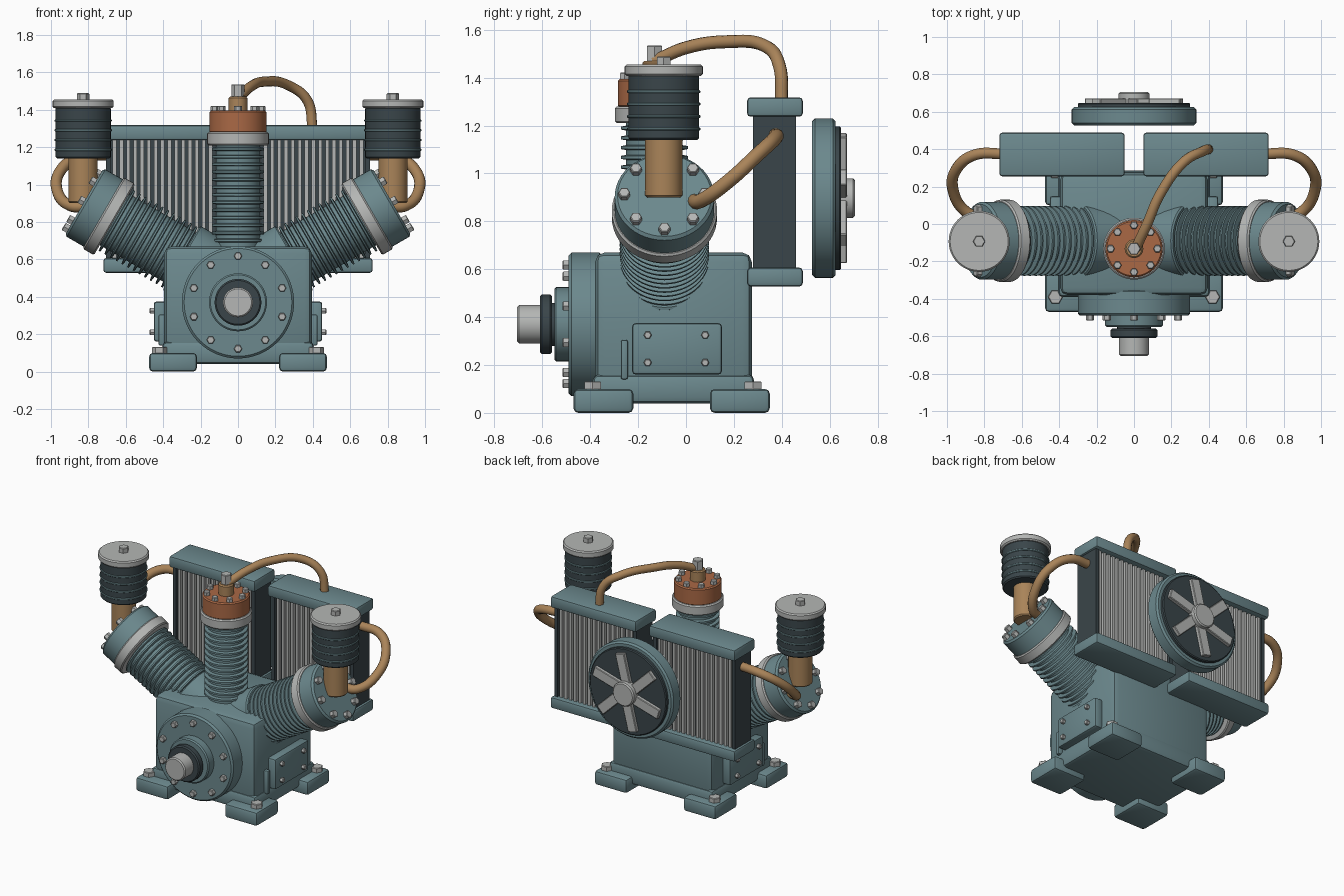
import bpy, bmesh, math
from mathutils import Vector, Matrix

cube = bpy.data.objects.get("Cube")
if cube:
    bpy.data.objects.remove(cube, do_unlink=True)


def material(name, rgb):
    m = bpy.data.materials.new(name)
    m.use_nodes = True
    m.diffuse_color = (*rgb, 1)
    m.node_tree.nodes["Principled BSDF"].inputs["Base Color"].default_value = (*rgb, 1)
    return m


TEAL = material("teal paint", (.15, .25, .27))
STEEL = material("bare steel", (.46, .47, .46))
COPPER = material("copper pipe", (.40, .23, .10))
ORANGE = material("orange head", (.40, .14, .06))
DARK = material("dark slate", (.042, .06, .068))


def finish(name, bm, mat, matrix):
    """Turn a bmesh into a linked object with smooth curves and crisp edges."""
    bmesh.ops.recalc_face_normals(bm, faces=bm.faces)
    me = bpy.data.meshes.new(name)
    bm.to_mesh(me)
    bm.free()
    me.materials.append(mat)
    me.shade_smooth()
    me.set_sharp_from_angle(angle=math.radians(35))
    ob = bpy.data.objects.new(name, me)
    ob.matrix_world = matrix
    bpy.context.collection.objects.link(ob)
    return ob


def frame(origin, axis):
    rot = Vector(axis).to_track_quat('Z', 'Y').to_matrix().to_4x4()
    return Matrix.Translation(origin) @ rot


def lathe(name, origin, axis, profile, mat, seg=48):
    """Revolve (radius, height) pairs around an axis and cap both ends."""
    bm = bmesh.new()
    rings = []
    for r, h in profile:
        angles = [2 * math.pi * i / seg for i in range(seg)]
        rings.append([bm.verts.new((r * math.cos(a), r * math.sin(a), h)) for a in angles])
    for a, b in zip(rings, rings[1:]):
        for i in range(seg):
            j = (i + 1) % seg
            bm.faces.new((a[i], a[j], b[j], b[i]))
    bm.faces.new(rings[0])
    bm.faces.new(rings[-1])
    return finish(name, bm, mat, frame(origin, axis))


def disc(name, origin, axis, r, h0, h1, mat, seg=48, edge=.008):
    prof = [(r - edge, h0), (r, h0 + edge), (r, h1 - edge), (r - edge, h1)]
    return lathe(name, origin, axis, prof, mat, seg)


def bolt(name, origin, axis, r=.024, h=.028):
    return disc(name, origin, axis, r, -.01, h, STEEL, seg=6, edge=.004)


def bolt_circle(name, origin, axis, radius, count, r=.022, h=.026):
    m = frame(origin, axis)
    for i in range(count):
        a = math.pi / 2 + 2 * math.pi * i / count
        bolt(name, m @ Vector((radius * math.cos(a), radius * math.sin(a), 0)), axis, r, h)


def box(name, lo, hi, mat, bevel=.0, segments=2, turn=Matrix()):
    lo, hi = Vector(lo), Vector(hi)
    bm = bmesh.new()
    bmesh.ops.create_cube(bm, size=1)
    bmesh.ops.scale(bm, vec=hi - lo, verts=bm.verts)
    bmesh.ops.translate(bm, vec=(lo + hi) / 2, verts=bm.verts)
    if bevel:
        bmesh.ops.bevel(bm, geom=bm.edges[:], offset=bevel, segments=segments,
                        profile=.5, affect='EDGES')
    return finish(name, bm, mat, turn)


def finned(r_in, r_out, start, end, count):
    """Profile of a barrel with evenly spaced cooling fins."""
    step = (end - start) / count
    prof = [(r_in, start - .1)]
    for i in range(count):
        h = start + step * (i + .25)
        prof += [(r_in, h), (r_out, h + .004), (r_out, h + step * .5 - .004), (r_in, h + step * .5)]
    return prof + [(r_in, end + .01)]


def pipe(name, points, radius):
    cu = bpy.data.curves.new(name, 'CURVE')
    cu.dimensions = '3D'
    cu.bevel_depth = radius
    cu.bevel_resolution = 4
    cu.resolution_u = 10
    cu.use_fill_caps = True
    sp = cu.splines.new('BEZIER')
    sp.bezier_points.add(len(points) - 1)
    for bp, p in zip(sp.bezier_points, points):
        bp.co = p
        bp.handle_left_type = bp.handle_right_type = 'AUTO'
    cu.materials.append(COPPER)
    bpy.context.collection.objects.link(bpy.data.objects.new(name, cu))


# Crankcase, plinth and feet
box("crankcase", (-.395, -.38, .06), (.395, .275, .67), TEAL, .04)
box("plinth", (-.405, -.39, .04), (.405, .285, .16), TEAL, .025)
for s in (-1, 1):
    for y0, by in ((-.47, -.39), (.10, .28)):
        x0, x1 = sorted((s * .22, s * .475))
        box("foot", (x0, y0, 0), (x1, y0 + .25, .10), TEAL, .02)
        bolt("foot_bolt", (s * .42, by, .10), (0, 0, 1), .04, .032)

    # Side inspection cover and rib
    x0, x1 = sorted((s * .38, s * .45))
    box("side_cover", (x0, -.225, .16), (x1, .15, .375), TEAL, .015)
    for y in (-.16, .08):
        for z in (.21, .325):
            bolt("cover_bolt", (s * .45, y, z), (s, 0, 0), .017, .022)
    x0, x1 = sorted((s * .38, s * .425))
    box("side_rib", (x0, -.272, .14), (x1, -.243, .305), TEAL, .008)

# Front bearing flange and drive shaft
front = (0, -.38, .37)
FWD = (0, -1, 0)
disc("front_flange", front, FWD, .30, -.03, .11, TEAL, 64, .012)
bolt_circle("flange_bolt", (0, -.49, .37), FWD, .248, 10)
disc("bearing_housing", front, FWD, .155, .10, .17, TEAL)
disc("shaft_neck", front, FWD, .09, .16, .19, DARK)
disc("shaft_seal", front, FWD, .125, .18, .23, DARK)
disc("drive_shaft", front, FWD, .08, .22, .325, STEEL)

# Central upright cylinder
base = (0, -.132, 0)
UP = (0, 0, 1)
lathe("centre_barrel", base, UP, finned(.118, .14, .68, 1.21, 13), TEAL)
disc("centre_collar", base, UP, .165, 1.21, 1.28, STEEL)
disc("centre_head", base, UP, .153, 1.275, 1.395, ORANGE)
bolt_circle("centre_head_bolt", (0, -.132, 1.395), UP, .125, 8)
disc("outlet_stub", base, UP, .05, 1.38, 1.47, COPPER, 24)
disc("outlet_nut", base, UP, .036, 1.46, 1.535, STEEL, 6, .004)
pipe("centre_pipe", [(.01, -.13, 1.47), (.07, 0, 1.525), (.14, .16, 1.55),
                     (.27, .335, 1.53), (.37, .39, 1.45), (.40, .40, 1.29)], .027)

for s in (-1, 1):
    # Inclined cylinder
    axis = Vector((s * math.cos(math.radians(30)), 0, .5))
    root = Vector((0, -.09, .432))
    disc("barrel_socket", root, axis, .20, .15, .35, TEAL)
    lathe("side_barrel", root, axis, finned(.158, .187, .345, .765, 12), TEAL)
    disc("side_collar", root, axis, .22, .762, .832, STEEL)
    disc("side_head", root, axis, .208, .82, .95, TEAL, 48, .012)
    bolt_circle("side_head_bolt", root + axis * .95, axis, .168, 8, .025, .03)

    # Intake filter standing on the head
    stand = (s * .828, -.093, 0)
    disc("intake_neck", stand, UP, .078, .90, 1.15, COPPER, 32)
    disc("filter_body", stand, UP, .148, 1.14, 1.415, DARK)
    for i in range(4):
        disc("filter_ring", stand, UP, .153, 1.18 + i * .052, 1.192 + i * .052, TEAL, 48, .003)
    disc("filter_cap", stand, UP, .163, 1.408, 1.455, STEEL)
    bolt("filter_cap_bolt", (s * .828, -.093, 1.455), UP, .033, .034)

    # Pipe from the head to the radiator
    pipe("side_pipe", [(s * .80, .03, .885), (s * .89, .06, .885), (s * .967, .18, .97),
                       (s * .945, .30, 1.08), (s * .85, .37, 1.145), (s * .69, .375, 1.16)], .03)

    # Radiator: tanks, core, end plates and vertical fins
    x0, x1 = sorted((s * .05, s * .72))
    box("top_tank", (x0, .255, 1.237), (x1, .488, 1.318), TEAL, .015)
    box("bottom_tank", (x0, .255, .528), (x1, .488, .607), TEAL, .015)
    box("radiator_core", (x0 + .02, .31, .60), (x1 - .02, .43, 1.245), DARK)
    for x in (x0 + .015, x1 - .04):
        box("end_plate", (x, .28, .60), (x + .025, .46, 1.245), DARK)
    count = 16
    for i in range(count):
        x = x0 + .06 + (x1 - x0 - .12) * i / (count - 1)
        box("radiator_fin", (x - .01, .287, .60), (x + .01, .453, 1.245), STEEL)

# Rear fan
hub = (0, .527, .897)
BACK = (0, 1, 0)
disc("fan_shroud", hub, BACK, .333, 0, .098, TEAL, 64, .012)
disc("fan_disc", hub, BACK, .30, .08, .121, DARK, 64, .006)
disc("fan_hub", hub, BACK, .083, .11, .178, STEEL, 32)
for i in range(6):
    turn = Matrix.Translation(hub) @ Matrix.Rotation(i * math.pi / 3, 4, 'Y')
    tilt = Matrix.Translation((0, 0, .06)) @ Matrix.Rotation(math.radians(14), 4, 'Y')
    box("fan_blade", (-.035, .115, 0), (.035, .145, .21), STEEL, .004, 1, turn @ tilt)
